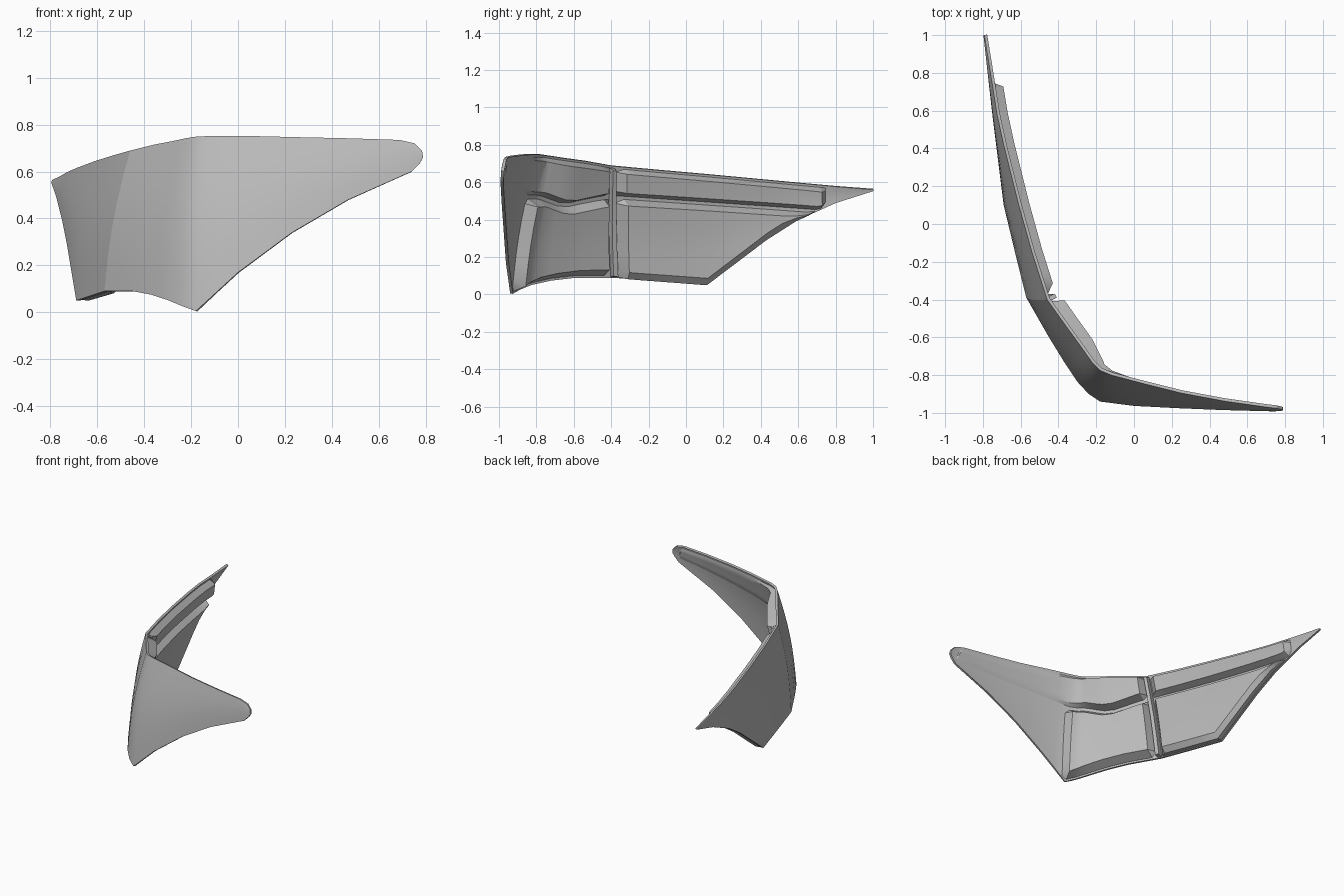
import bpy, math
from mathutils import Vector

cube = bpy.data.objects.get("Cube")
if cube:
    bpy.data.objects.remove(cube, do_unlink=True)

grey = bpy.data.materials.new("panel grey")
grey.use_nodes = True
grey.diffuse_color = (0.5, 0.5, 0.5, 1)
grey.node_tree.nodes["Principled BSDF"].inputs["Base Color"].default_value = (0.5, 0.5, 0.5, 1)

# Bottom and top edge points, from the rear tip past the seam to the wing tip
STATIONS = [((-.797, 1, .555), (-.792, 1, .565)),
            ((-.775, .8, .49), (-.76, .8, .58)),
            ((-.75, .58, .39), (-.725, .58, .6)),
            ((-.73, .42, .29), (-.69, .42, .615)),
            ((-.69, .1, .05), (-.61, .1, .645)),
            ((-.63, -.15, .07), (-.54, -.15, .667)),
            ((-.57, -.39, .09), (-.46, -.4, .69)),
            ((-.45, -.6, .09), (-.36, -.54, .715)),
            ((-.37, -.73, .075), (-.28, -.65, .73)),
            ((-.3, -.835, .052), (-.22, -.735, .743)),
            ((-.24, -.9, .027), (-.18, -.775, .749)),
            ((-.18, -.94, .005), (-.12, -.8, .752)),
            ((0, -.963, .17), (.05, -.845, .752)),
            ((.23, -.975, .34), (.25, -.895, .747)),
            ((.47, -.985, .48), (.48, -.938, .742)),
            ((.74, -.992, .6), (.69, -.968, .735)),
            ((.775, -.99, .635), (.755, -.976, .72)),
            ((.79, -.987, .66), (.785, -.982, .69))]
SEAM, END = 6, len(STATIONS) - 1
THICK = 0.016


# Curved sheet ruled between the two edges, with a slight outward bulge
def edges(u):
    u = min(max(u, 0), END)
    i = min(int(u), END - 1)
    return [Vector(STATIONS[i][k]).lerp(Vector(STATIONS[i + 1][k]), u - i) for k in (0, 1)]


def inward(u, v):
    b0, t0 = edges(u - .5)
    b1, t1 = edges(u + .5)
    b, t = edges(u)
    along = b1.lerp(t1, v) - b0.lerp(t0, v)
    return (t - b).cross(along).normalized()


def point(u, v, depth=0):
    b, t = edges(u)
    bulge = .03 * (t - b).length * math.sin(math.pi * v)
    return b.lerp(t, v) + inward(u, v) * (depth - bulge)


def v_at(u, z):
    b, t = edges(u)
    return min(max((z - b.z) / (t.z - b.z), 0), 1)


def grid_object(name, rows, flip, thickness=0):
    n = len(rows[0])
    verts = [p for row in rows for p in row]
    faces = []
    for i in range(len(rows) - 1):
        for j in range(n - 1):
            f = (i * n + j, (i + 1) * n + j, (i + 1) * n + j + 1, i * n + j + 1)
            faces.append(f[::-1] if flip else f)
    me = bpy.data.meshes.new(name)
    me.from_pydata(verts, [], faces)
    me.materials.append(grey)
    ob = bpy.data.objects.new(name, me)
    bpy.context.collection.objects.link(ob)
    bpy.ops.object.select_all(action='DESELECT')
    ob.select_set(True)
    bpy.context.view_layer.objects.active = ob
    if thickness:
        mod = ob.modifiers.new("thickness", 'SOLIDIFY')
        mod.thickness, mod.offset = thickness, -1
        bpy.ops.object.modifier_apply(modifier=mod.name)
    bpy.ops.object.shade_smooth_by_angle(angle=math.radians(28))


def shell(name, start, stop):
    """Outer skin with thickness."""
    rows = [[point(k / 2, j / 8) for j in range(9)] for k in range(2 * start, 2 * stop + 1)]
    grid_object(name, rows, False, THICK)


def raised_pad(name, start, stop, low, high, depth, bevels, ends=(.2, .2), foot=0):
    """Raised inner pad with sloping sides; low, high and depth are rules of u.
    A foot gives the lower side a flat ledge before it slopes."""
    us = [start, start + ends[0]]
    us += [k / 2 for k in range(2 * END + 1) if us[1] + .05 < k / 2 < stop - ends[1] - .05]
    us += [stop - ends[1], stop]
    rows = []
    for u in us:
        b, t = edges(u)
        z0 = max(low(u), b.z + .006)
        z1 = max(min(high(u), t.z - .012), z0 + .002)
        s0, s1 = [min(s, (z1 - z0) * .4) for s in bevels]
        levels = [(z0, 0)] + ([(z0, foot)] if foot else [])
        levels += [(z0 + s0 + (z1 - z0 - s0 - s1) * k / 4, 1) for k in range(5)]
        levels.append((z1, 0))
        base = THICK * .8
        rise = 0 if u in (start, stop) else depth(u) - base
        rows.append([point(u, v_at(u, z), base + rise * r) for z, r in levels])
    grid_object(name, rows, True)


shell("side_panel", 0, SEAM)
shell("front_panel", SEAM, END)


# Inner pads of the side panel
def side_split(u):
    return .522 - .075 * (edges(u)[1].y + .4) / 1.1


raised_pad("side_lower_pad", 1.5, SEAM - .06, lambda u: 0, lambda u: side_split(u) - .008,
           lambda u: .092 - .006 * (SEAM - u), (.04, .025), foot=.6)
raised_pad("side_upper_pad", 1.25, SEAM - .06, lambda u: side_split(u) + .006, lambda u: 1,
           lambda u: .064, (.025, .02), ends=(.12, .2))


# Inner pads of the front panel; the upper one fades along the wing
def front_split(u):
    w = u - SEAM
    return .5 + .02 * math.cos(min(w, 3.4) * math.pi / 1.7) + .025 * max(w - 5, 0)


def front_rise(u):
    w = u - SEAM
    return max(.022, .082 - .016 * max(w - 2, 0))


raised_pad("front_lower_pad", SEAM + .1, SEAM + 5.15, lambda u: edges(u)[0].z + .012,
           lambda u: front_split(u) - .01, lambda u: .082, (.04, .03), ends=(.15, .25))
raised_pad("front_upper_pad", SEAM + .1, SEAM + 9.3, lambda u: front_split(u) + .008,
           lambda u: 1, front_rise, (.025, .02))

# Upright flange where the two panels meet
raised_pad("seam_flange", SEAM - .05, SEAM + .09, lambda u: 0, lambda u: 1,
           lambda u: .055, (.01, .01), ends=(.01, .01))
